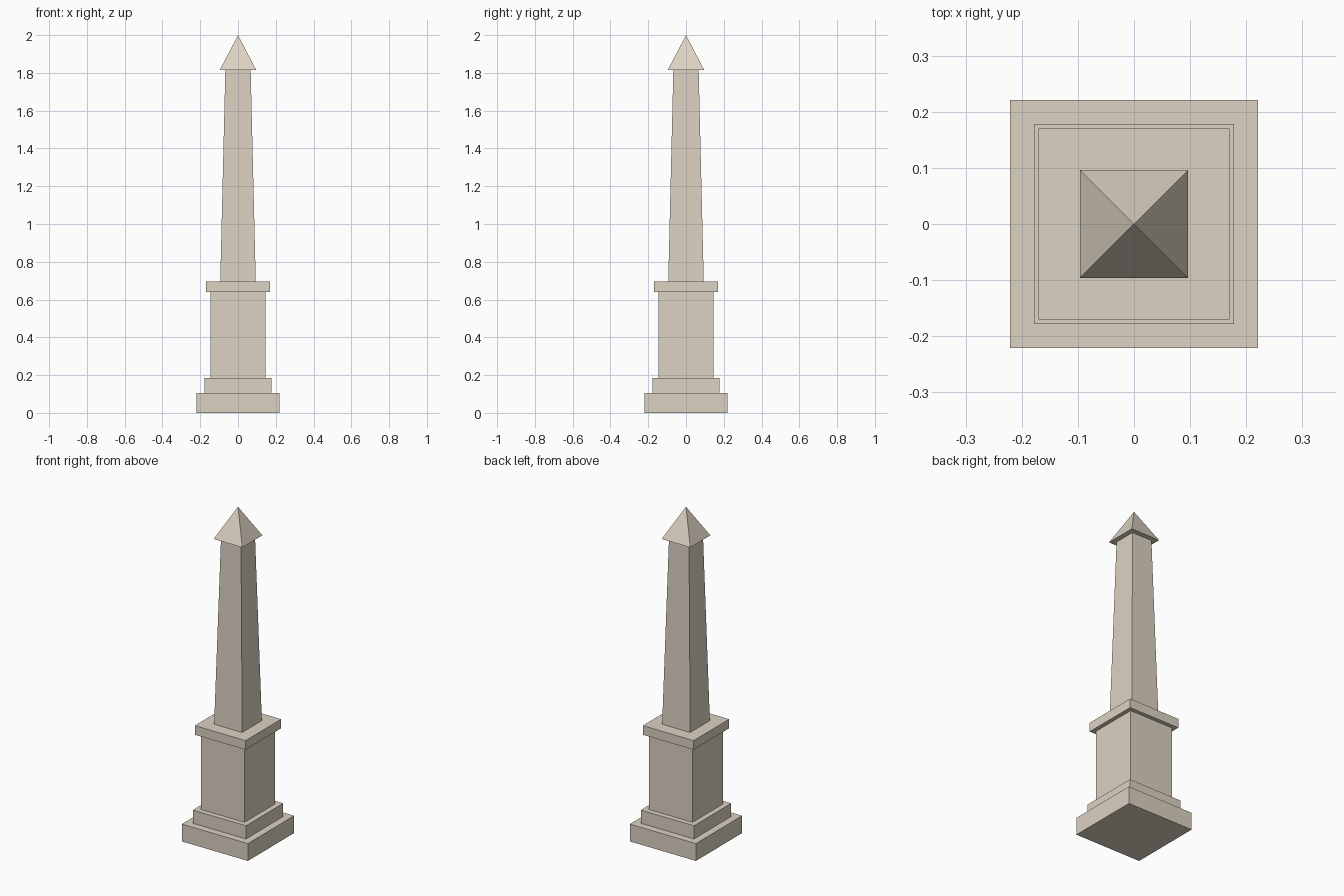
import bpy
import bmesh
from math import pi, sqrt

cube = bpy.data.objects.get("Cube")
if cube:
    bpy.data.objects.remove(cube, do_unlink=True)

# Pale limestone for the whole monument
stone = bpy.data.materials.new("pale_stone")
stone.use_nodes = True
colour = (0.72, 0.645, 0.54, 1)
stone.diffuse_color = colour
stone.node_tree.nodes["Principled BSDF"].inputs["Base Color"].default_value = colour


def square_block(name, bottom, top, half_bottom, half_top):
    """Four-sided block that may taper, even to a point."""
    bm = bmesh.new()
    bmesh.ops.create_cone(bm, cap_ends=True, segments=4,
                          radius1=half_bottom * sqrt(2), radius2=half_top * sqrt(2),
                          depth=top - bottom)
    mesh = bpy.data.meshes.new(name)
    bm.to_mesh(mesh)
    bm.free()
    mesh.materials.append(stone)
    obj = bpy.data.objects.new(name, mesh)
    bpy.context.collection.objects.link(obj)
    obj.location.z = (bottom + top) / 2
    # Turn the corners to the diagonals so the sides face the axes
    obj.rotation_euler.z = pi / 4
    return obj


# Stepped foot, pedestal and its cornice
square_block("base_slab", 0, 0.105, 0.221, 0.221)
square_block("base_step", 0.105, 0.185, 0.178, 0.178)
square_block("pedestal", 0.185, 0.64, 0.146, 0.146)
square_block("cornice", 0.64, 0.695, 0.17, 0.17)

# Tapering shaft and pointed cap
square_block("shaft", 0.695, 1.816, 0.094, 0.067)
square_block("pyramid_cap", 1.816, 2, 0.096, 0)
